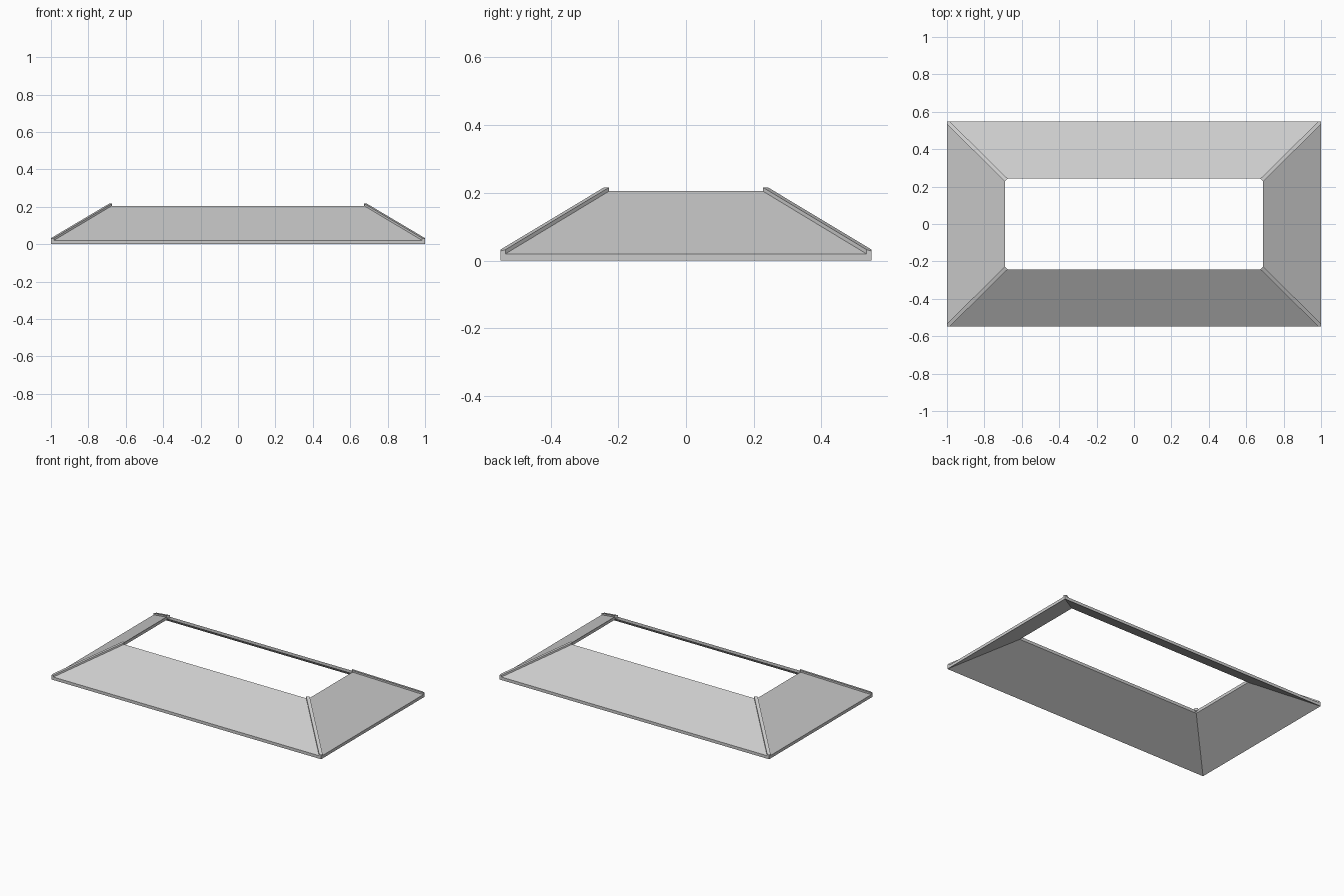
import bpy
import bmesh

if "Cube" in bpy.data.objects:
    bpy.data.objects.remove(bpy.data.objects["Cube"], do_unlink=True)

# Overall sizes
HALF_X, HALF_Y = 1.0, 0.548
HOLE_X, HOLE_Y = 0.69, 0.242
THICK, TOP = 0.02, 0.205
STRIP = 0.015     # plan offset of the hip strip sides from the hip line
RAISE = 0.008     # height of the hip strip above the slopes
SLOPE = (TOP - THICK) / (HALF_X - HOLE_X)

# Single plain grey
grey = bpy.data.materials.new("light grey")
grey.use_nodes = True
color = (0.6, 0.6, 0.6, 1)
grey.diffuse_color = color
grey.node_tree.nodes["Principled BSDF"].inputs["Base Color"].default_value = color


def finish(name, bm):
    bmesh.ops.recalc_face_normals(bm, faces=bm.faces)
    mesh = bpy.data.meshes.new(name)
    bm.to_mesh(mesh)
    bm.free()
    mesh.materials.append(grey)
    obj = bpy.data.objects.new(name, mesh)
    bpy.context.collection.objects.link(obj)
    return obj


def bridge(bm, a, b):
    for i in range(len(a)):
        j = (i + 1) % len(a)
        bm.faces.new((a[i], a[j], b[j], b[i]))


# Sloping skirt: four mitred panels around a rectangular opening
bm = bmesh.new()
rings = []
for x, y, z in ((HALF_X, HALF_Y, 0), (HALF_X, HALF_Y, THICK),
                (HOLE_X, HOLE_Y, TOP), (HOLE_X, HOLE_Y, TOP - THICK)):
    rings.append([bm.verts.new((sx * x, sy * y, z))
                  for sx, sy in ((-1, -1), (1, -1), (1, 1), (-1, 1))])
for i in range(4):
    bridge(bm, rings[i], rings[(i + 1) % 4])
finish("sloping_skirt", bm)

# Raised hip strips along the four mitred corners
plan = ((HALF_X, HALF_Y), (HALF_X, HALF_Y - STRIP),
        (HOLE_X, HOLE_Y - STRIP), (HOLE_X - STRIP, HOLE_Y),
        (HALF_X - STRIP, HALF_Y))
for side, sx in (("left", 1), ("right", -1)):
    for end, sy in (("front", -1), ("back", 1)):
        bm = bmesh.new()
        low, high = [], []
        for x, y in plan:
            # Height follows the hip, level across the strip
            run = (HALF_X - x + HALF_Y - y) / 2
            z = THICK + RAISE + run * SLOPE
            high.append(bm.verts.new((sx * x, sy * y, z)))
            low.append(bm.verts.new((sx * x, sy * y, z - RAISE - THICK / 2)))
        bridge(bm, low, high)
        bm.faces.new(high)
        bm.faces.new(low)
        finish(f"{end}_{side}_hip_strip", bm)
